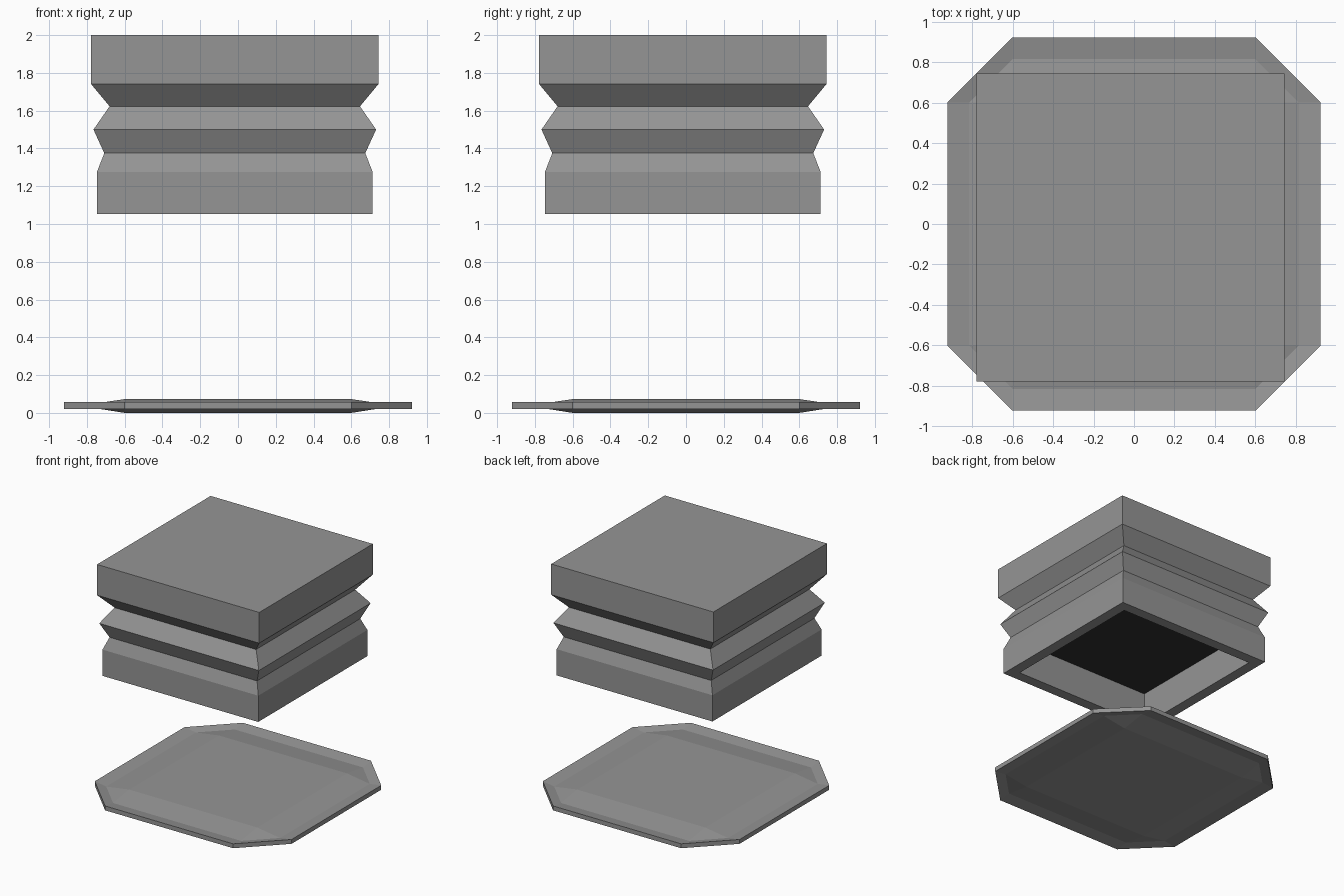
import bpy
import bmesh

cube = bpy.data.objects.get("Cube")
if cube:
    bpy.data.objects.remove(cube, do_unlink=True)


def make_material(name, colour):
    mat = bpy.data.materials.new(name)
    mat.use_nodes = True
    mat.diffuse_color = colour
    mat.node_tree.nodes["Principled BSDF"].inputs["Base Color"].default_value = colour
    return mat


grey = make_material("mid_grey", (0.3, 0.3, 0.3, 1))
black = make_material("dark_recess", (0.03, 0.03, 0.03, 1))


def octagon(half, flat):
    """Corner points of a square with cut corners; half == flat gives a square."""
    pts = []
    for sx, sy in ((1, 1), (-1, 1), (-1, -1), (1, -1)):
        pair = [(sx * half, sy * flat), (sx * flat, sy * half)]
        pts += pair if sx == sy else pair[::-1]
    return pts


def loft(name, rings, materials, last_cap=0, centre=(0, 0)):
    """Join (half, flat, z) rings with quads and cap both ends."""
    bm = bmesh.new()
    loops = [[bm.verts.new((x + centre[0], y + centre[1], z)) for x, y in octagon(half, flat)]
             for half, flat, z in rings]
    for low, high in zip(loops, loops[1:]):
        for i in range(8):
            j = (i + 1) % 8
            bm.faces.new((low[i], low[j], high[j], high[i]))
    bm.faces.new(loops[0][::-1])
    bm.faces.new(loops[-1]).material_index = last_cap
    bmesh.ops.remove_doubles(bm, verts=bm.verts, dist=0.0001)
    bmesh.ops.recalc_face_normals(bm, faces=bm.faces)
    mesh = bpy.data.meshes.new(name)
    bm.to_mesh(mesh)
    bm.free()
    for mat in materials:
        mesh.materials.append(mat)
    obj = bpy.data.objects.new(name, mesh)
    bpy.context.collection.objects.link(obj)
    return obj


# Base plate: raised square centre, shallow groove and cut-corner rim
loft("base_plate", [
    (0.6, 0.6, 0.0),
    (0.815, 0.6, 0.034),
    (0.922, 0.6, 0.02),
    (0.922, 0.6, 0.057),
    (0.815, 0.6, 0.041),
    (0.6, 0.6, 0.073),
], [grey])

# Pleated block: outer profile from the top down, then up into the recess
profile = [(0.76, 2.0), (0.76, 1.74), (0.663, 1.623), (0.748, 1.5), (0.691, 1.375),
           (0.73, 1.275), (0.73, 1.053), (0.64, 1.053), (0.64, 1.335)]
loft("pleated_block", [(h, h, z) for h, z in profile], [grey, black],
     last_cap=1, centre=(-0.017, -0.017))
